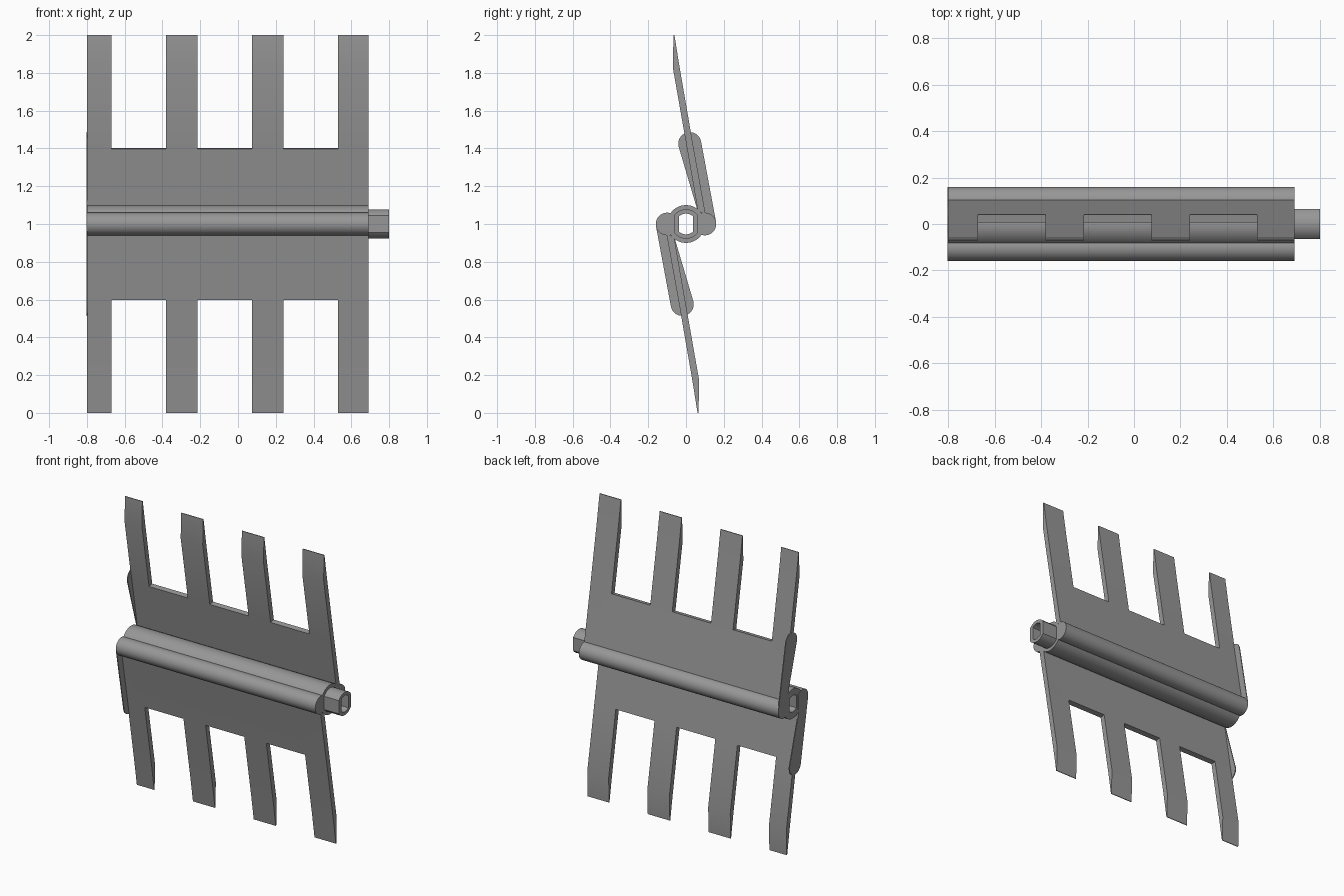
import bpy, bmesh, math

if "Cube" in bpy.data.objects:
    bpy.data.objects.remove(bpy.data.objects["Cube"])

AXIS_Z = 1.0
X0, X1, X_END = -0.80, 0.69, 0.80

grey = bpy.data.materials.new("mid grey")
grey.diffuse_color = (0.31, 0.31, 0.31, 1)
grey.use_nodes = True
grey.node_tree.nodes["Principled BSDF"].inputs["Base Color"].default_value = grey.diffuse_color


def arc(cy, cz, r, a0, a1, n):
    """Points on an arc in the y-z plane, angles in degrees."""
    return [(cy + r * math.cos(math.radians(a0 + (a1 - a0) * i / n)),
             cz + r * math.sin(math.radians(a0 + (a1 - a0) * i / n)))
            for i in range(n + 1)]


def finish(name, bm, turn):
    """Turn half round the hinge axis if asked, then make the object."""
    if turn:
        for v in bm.verts:
            v.co.y, v.co.z = -v.co.y, -v.co.z
    for v in bm.verts:
        v.co.z += AXIS_Z
    bmesh.ops.recalc_face_normals(bm, faces=bm.faces)
    mesh = bpy.data.meshes.new(name)
    bm.to_mesh(mesh)
    bm.free()
    mesh.materials.append(grey)
    obj = bpy.data.objects.new(name, mesh)
    bpy.context.collection.objects.link(obj)
    bpy.ops.object.select_all(action='DESELECT')
    obj.select_set(True)
    bpy.context.view_layer.objects.active = obj
    bpy.ops.object.shade_smooth_by_angle(angle=math.radians(30))
    return obj


def extrude(name, loops, x0, x1, turn=False):
    """Extrude a y-z outline (further loops are holes) along x."""
    bm = bmesh.new()
    edges = []
    for loop in loops:
        vs = [bm.verts.new((x0, y, z)) for y, z in loop]
        edges += [bm.edges.new((vs[i - 1], vs[i])) for i in range(len(vs))]
    bmesh.ops.triangle_fill(bm, edges=edges, use_beauty=True, normal=(1, 0, 0))
    res = bmesh.ops.extrude_face_region(bm, geom=bm.faces[:], use_keep_orig=True)
    for v in res["geom"]:
        if isinstance(v, bmesh.types.BMVert):
            v.co.x = x1
    return finish(name, bm, turn)


def flatted(r, flat, n=10):
    """Circle cut by two flats at y = +-flat."""
    a = math.degrees(math.acos(flat / r))
    return arc(0, 0, r, a, 180 - a, n) + arc(0, 0, r, 180 + a, 360 - a, n)


def comb(name, turn):
    """Slanted plate with four tines, made of cells with open inner walls."""
    xs = [X0, -0.67, -0.38, -0.215, 0.075, 0.24, 0.53, X1]
    # front and back points of each row: root, notch, shoulder, tip
    rows = [((0.062, 0.075), (0.105, 0.045)), ((0.006, 0.397), (0.040, 0.403)),
            ((-0.070, 0.83), (-0.035, 0.836)), ((-0.066, 1.0), (-0.061, 1.0))]
    cells = {(i, j) for i in range(7) for j in range(3) if j == 0 or i % 2 == 0}
    bm = bmesh.new()
    grid = {(i, j, k): bm.verts.new((x, *rows[j][k]))
            for i, x in enumerate(xs) for j in range(4) for k in range(2)}
    for i, j in cells:
        c = [(i, j), (i + 1, j), (i + 1, j + 1), (i, j + 1)]
        for k in range(2):
            bm.faces.new([grid[(*p, k)] for p in c])
        for n, nb in enumerate([(i, j - 1), (i + 1, j), (i, j + 1), (i - 1, j)]):
            if nb not in cells:
                p, q = c[n], c[(n + 1) % 4]
                bm.faces.new([grid[(*p, 0)], grid[(*q, 0)], grid[(*q, 1)], grid[(*p, 1)]])
    loose = [v for v in bm.verts if not v.link_faces]
    bmesh.ops.delete(bm, geom=loose, context='VERTS')
    return finish(name, bm, turn)


# hinge barrel: round core with a lobe on each side, bored through
R, LOBE_Y, LOBE_R = 0.10, 0.10, 0.06
iy = (R * R + LOBE_Y ** 2 - LOBE_R ** 2) / (2 * LOBE_Y)
iz = math.sqrt(R * R - iy * iy)
a_core = math.degrees(math.atan2(iz, iy))
a_lobe = math.degrees(math.atan2(iz, iy - LOBE_Y))
half = arc(LOBE_Y, 0, LOBE_R, -a_lobe, a_lobe, 20)[:-1] \
    + arc(0, 0, R, a_core, 180 - a_core, 14)[:-1]
barrel = half + [(-y, -z) for y, z in half]
bore = flatted(0.055, 0.036, 8)
extrude("hinge_barrel", [barrel, bore], X0, X1)

# hollow drive stub with flats
extrude("drive_stub", [flatted(0.078, 0.064), bore], X1 - 0.005, X_END)

# thin rounded end plate, narrowed to clear the barrel
plate = arc(0.02, 0.425, 0.061, 10, 195, 18) + [(0.058, 0.082)] \
    + arc(LOBE_Y, 0, LOBE_R, 220, 370, 14)

for side, turn in (("upper", False), ("lower", True)):
    comb(side + "_comb", turn)
    extrude(side + "_end_plate", [plate], X0 - 0.003, X0 + 0.003, turn)
